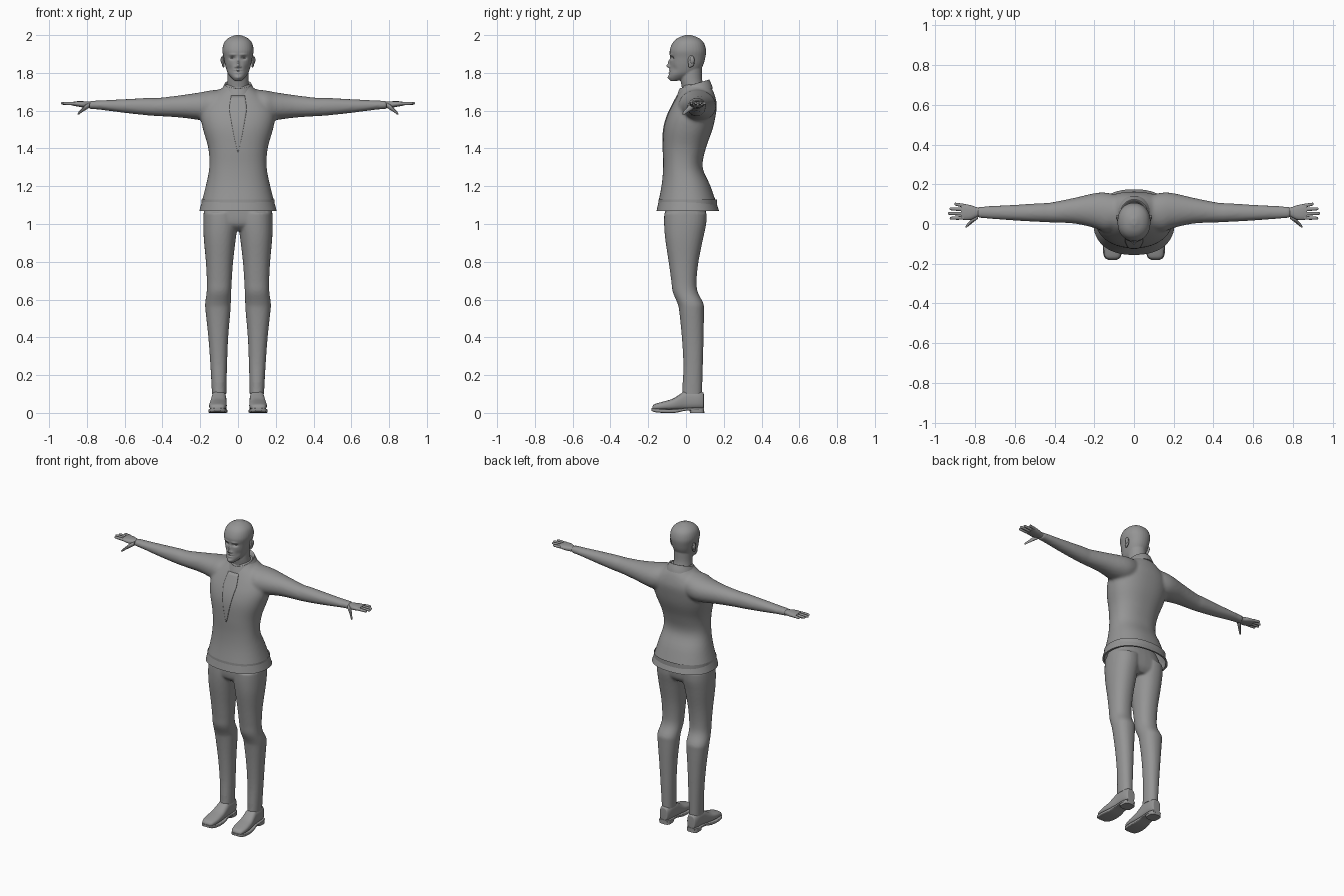
import bpy, bmesh, math
from mathutils import Vector

grey = bpy.data.materials.new("plain grey")
grey.diffuse_color = (0.3, 0.3, 0.3, 1)


def catmull(p0, p1, p2, p3, t):
    return [0.5 * (2 * b + (c - a) * t + (2 * a - 5 * b + 4 * c - d) * t * t
                   + (3 * b - a - 3 * c + d) * t ** 3) for a, b, c, d in zip(p0, p1, p2, p3)]


def loft(bm, axis, keys, s=1, power=2.0, sides=32, steps=4):
    """Skin rounded sections; key = position on axis, then min/max of the two other axes."""
    rows = []
    for i in range(len(keys) - 1):
        quad = [keys[max(i - 1, 0)], keys[i], keys[i + 1], keys[min(i + 2, len(keys) - 1)]]
        rows += [catmull(*quad, k / steps) for k in range(steps)]
    rows.append(keys[-1])
    rings = []
    for t, a0, a1, b0, b1 in rows:
        ring = []
        for k in range(sides):
            c, n = math.cos(math.tau * k / sides), math.sin(math.tau * k / sides)
            a = (a0 + a1) / 2 + (a1 - a0) / 2 * math.copysign(abs(c) ** (2 / power), c)
            b = (b0 + b1) / 2 + (b1 - b0) / 2 * math.copysign(abs(n) ** (2 / power), n)
            p = {"x": (t, a, b), "y": (a, t, b), "z": (a, b, t)}[axis]
            ring.append(bm.verts.new((p[0] * s, p[1], p[2])))
        rings.append(ring)
    faces = [bm.faces.new((p[k], p[(k + 1) % sides], q[(k + 1) % sides], q[k]))
             for p, q in zip(rings, rings[1:]) for k in range(sides)]
    faces += [bm.faces.new(rings[0]), bm.faces.new(rings[-1])]
    bmesh.ops.recalc_face_normals(bm, faces=faces)


def smooth(me, angle=40):
    me.shade_smooth()
    me.set_sharp_from_angle(angle=math.radians(angle))


def make(name, bm):
    me = bpy.data.meshes.new(name)
    bm.to_mesh(me)
    bm.free()
    me.materials.append(grey)
    smooth(me)
    ob = bpy.data.objects.new(name, me)
    bpy.context.collection.objects.link(ob)
    return ob


def fuse(ob, voxel, rounds, hem=None):
    """Merge overlapping volumes into one skin and trim it open at the hem."""
    m = ob.modifiers.new("fuse", "REMESH")
    m.mode, m.voxel_size = "VOXEL", voxel
    m = ob.modifiers.new("soften", "SMOOTH")
    m.factor, m.iterations = 0.5, rounds
    me = bpy.data.meshes.new_from_object(ob.evaluated_get(bpy.context.evaluated_depsgraph_get()))
    ob.modifiers.clear()
    bm = bmesh.new()
    bm.from_mesh(me)
    if hem:
        bmesh.ops.bisect_plane(bm, geom=bm.verts[:] + bm.edges[:] + bm.faces[:],
                               plane_co=(0, 0, hem), plane_no=(0, 0, 1), clear_inner=True)
        # Turn the cloth edge inwards and up
        for shrink, rise in ((0.94, 0), (1, 0.06)):
            edge = [e for e in bm.edges if e.is_boundary]
            new = bmesh.ops.extrude_edge_only(bm, edges=edge)["geom"]
            for v in [g for g in new if isinstance(g, bmesh.types.BMVert)]:
                cx = 0 if hem > 0.5 else math.copysign(0.1, v.co.x)
                v.co = ((v.co.x - cx) * shrink + cx, v.co.y * shrink, v.co.z + rise)
        bmesh.ops.recalc_face_normals(bm, faces=bm.faces)
    bm.to_mesh(me)
    bm.free()
    ob.data = me
    if not me.materials:
        me.materials.append(grey)
    smooth(me)
    return ob


# Jacket: flared body with sleeves
bm = bmesh.new()
loft(bm, "z", [(1.03, -.217, .217, -.165, .19), (1.07, -.205, .205, -.156, .175),
               (1.2, -.171, .171, -.13, .13), (1.3, -.152, .152, -.121, .088),
               (1.4, -.157, .157, -.122, .105), (1.5, -.185, .185, -.118, .14),
               (1.57, -.197, .197, -.1, .156), (1.63, -.185, .185, -.072, .163),
               (1.68, -.14, .14, -.045, .153), (1.715, -.09, .09, -.025, .138),
               (1.74, -.065, .065, -.015, .12)], power=2.3, sides=48)
for s in (1, -1):
    loft(bm, "x", [(.06, -.02, .14, 1.56, 1.715), (.14, -.04, .158, 1.545, 1.708),
                   (.2, -.02, .155, 1.55, 1.697), (.3, .002, .132, 1.563, 1.682),
                   (.42, .008, .108, 1.571, 1.668), (.47, .01, .105, 1.574, 1.668),
                   (.6, .017, .097, 1.588, 1.661), (.74, .027, .09, 1.606, 1.654),
                   (.79, .03, .088, 1.608, 1.653)], s, 2.1)
jacket = fuse(make("jacket", bm), 0.009, 6, hem=1.07)

# Trousers: hips and two legs
bm = bmesh.new()
loft(bm, "z", [(.965, -.13, .13, -.07, .075), (1.0, -.175, .175, -.105, .1),
               (1.07, -.18, .18, -.11, .105), (1.14, -.15, .15, -.1, .09)], power=2.5)
for s in (1, -1):
    loft(bm, "z", [(.06, .062, .138, -.022, .085), (.1, .062, .138, -.02, .085),
                   (.25, .058, .146, -.014, .089), (.4, .052, .157, -.022, .093),
                   (.54, .04, .172, -.036, .095), (.58, .038, .174, -.045, .092),
                   (.64, .036, .166, -.07, .062), (.7, .033, .165, -.078, .056),
                   (.8, .026, .17, -.092, .066), (.92, .012, .181, -.11, .09),
                   (1.0, .0, .184, -.116, .107), (1.06, .0, .182, -.115, .11)], s, 2.2)
fuse(make("trousers", bm), 0.007, 4, hem=0.1)

# Head and neck
bm = bmesh.new()
loft(bm, "z", [(1.66, -.062, .062, -.02, .1), (1.72, -.059, .059, -.022, .095),
               (1.77, -.056, .056, -.03, .085), (1.85, -.056, .056, -.03, .085)])
loft(bm, "z", [(1.757, -.016, .016, -.083, -.05), (1.775, -.036, .036, -.093, .02),
               (1.8, -.055, .055, -.089, .065), (1.84, -.068, .068, -.085, .09),
               (1.88, -.076, .076, -.084, .102), (1.92, -.083, .083, -.086, .106),
               (1.96, -.074, .074, -.07, .094), (1.985, -.05, .05, -.043, .067),
               (2.0, -.014, .014, -.004, .028)], power=2.2, steps=6)
head = fuse(make("head", bm), 0.004, 4)

# Face relief: x, z, width, height, forward push
relief = [(0, 1.836, .009, .009, .018), (0, 1.855, .007, .016, .011),
          (.013, 1.832, .006, .005, .006), (.03, 1.878, .014, .008, -.014),
          (.028, 1.897, .018, .005, .005), (0, 1.815, .018, .0035, .004),
          (0, 1.808, .02, .002, -.005), (0, 1.8, .015, .0035, .004),
          (.045, 1.82, .014, .02, -.006), (0, 1.776, .016, .009, .005)]
for v in head.data.vertices:
    if v.co.y < -0.01:
        x, z = abs(v.co.x), v.co.z
        v.co.y -= sum(d * math.exp(-((x - a) / w) ** 2 - ((z - b) / h) ** 2)
                      for a, b, w, h, d in relief)
smooth(head.data, 60)


def ball(bm, loc, size, seg=16):
    vs = bmesh.ops.create_uvsphere(bm, u_segments=seg, v_segments=seg // 2, radius=1)["verts"]
    for v in vs:
        v.co = Vector(loc) + Vector([c * r for c, r in zip(v.co, size)])


# Eyes and ears
eyes, ears = bmesh.new(), bmesh.new()
for s in (1, -1):
    ball(eyes, (.03 * s, -.058, 1.878), (.012, .009, .006))
    ball(ears, (.079 * s, .028, 1.862), (.008, .018, .031))
    ball(ears, (.084 * s, .033, 1.868), (.008, .012, .02))
    ball(ears, (.077 * s, .021, 1.839), (.006, .009, .011))
make("eyes", eyes)
make("ears", ears)

# Collar: tilted stand-up band, lower at the front
bm = bmesh.new()
loft(bm, "z", [(1.70, -.094, .094, -.05, .142), (1.72, -.086, .086, -.047, .136),
               (1.745, -.074, .074, -.037, .126), (1.752, -.07, .07, -.033, .123),
               (1.745, -.063, .063, -.028, .115), (1.715, -.06, .06, -.024, .1)], sides=40)
for v in bm.verts:
    v.co.z += (v.co.y - .08) * .3
make("collar", bm)

# Tapering chest panel following the jacket front
bm = bmesh.new()
rows = []
for i in range(17):
    z = 1.38 + i * 0.3 / 16
    w = .001 + .046 * min(1, (z - 1.38) / .23) ** .85 - max(0, z - 1.61) * .15
    rows.append([bm.verts.new((w * k / 5, -.4, z)) for k in range(-5, 6)])
for p, q in zip(rows, rows[1:]):
    for k in range(10):
        bm.faces.new((p[k], p[k + 1], q[k + 1], q[k]))
panel = make("chest_panel", bm)
m = panel.modifiers.new("fit", "SHRINKWRAP")
m.target, m.wrap_method, m.offset = jacket, "PROJECT", 0.004
m.use_project_y, m.use_positive_direction = True, True
m = panel.modifiers.new("thickness", "SOLIDIFY")
m.thickness = 0.006

# Hands: palm, four fingers and a thumb
for s, side in ((1, "left"), (-1, "right")):
    bm = bmesh.new()
    loft(bm, "x", [(.76, .038, .082, 1.614, 1.648), (.79, .036, .084, 1.615, 1.648),
                   (.82, .022, .094, 1.617, 1.65), (.85, .02, .1, 1.622, 1.65),
                   (.872, .024, .1, 1.626, 1.648)], s, 2.4, 20)
    for y, dy, tip in ((.031, -.002, .928), (.052, .001, .938), (.073, .004, .93), (.092, .009, .905)):
        keys = []
        for f, r in ((0, .0095), (.4, .0088), (.8, .0078), (.95, .006), (1, .002)):
            cy, cz = y + dy * f, 1.637 + .002 * f
            keys.append((.855 + (tip - .855) * f, cy - r, cy + r, cz - r, cz + r))
        loft(bm, "x", keys, s, 2, 12, 3)
    keys = []
    for x, y, z, r in ((.785, .04, 1.63, .013), (.81, .022, 1.615, .014), (.828, .004, 1.6, .01),
                       (.843, -.01, 1.587, .008), (.849, -.015, 1.582, .002)):
        keys.append((x, y - r, y + r, z - r, z + r))
    loft(bm, "x", keys, s, 2, 12, 3)
    make(side + "_hand", bm)

# Shoes: rounded upper, thin sole and block heel
for s, side in ((1, "left"), (-1, "right")):
    bm = bmesh.new()
    loft(bm, "y", [(-.178, .088, .128, .016, .034), (-.165, .07, .146, .014, .047),
                   (-.12, .06, .153, .014, .06), (-.07, .06, .15, .014, .075),
                   (-.03, .061, .144, .015, .1), (.0, .062, .14, .015, .118),
                   (.06, .064, .138, .018, .118), (.09, .072, .13, .02, .108),
                   (.094, .08, .122, .025, .1)], s, 2.6, 28)
    make(side + "_shoe", bm)
    bm = bmesh.new()
    loft(bm, "y", [(-.182, .088, .128, .011, .025), (-.166, .068, .15, .004, .024),
                   (-.12, .057, .157, .0, .02), (-.06, .058, .152, .0, .02),
                   (.0, .064, .142, .012, .026), (.06, .062, .142, .014, .028),
                   (.096, .074, .13, .014, .028)], s, 6, 28)
    loft(bm, "z", [(0, .064, .14, .022, .097), (.022, .064, .14, .015, .096)], s, 3.5, 28, 1)
    make(side + "_sole", bm)
